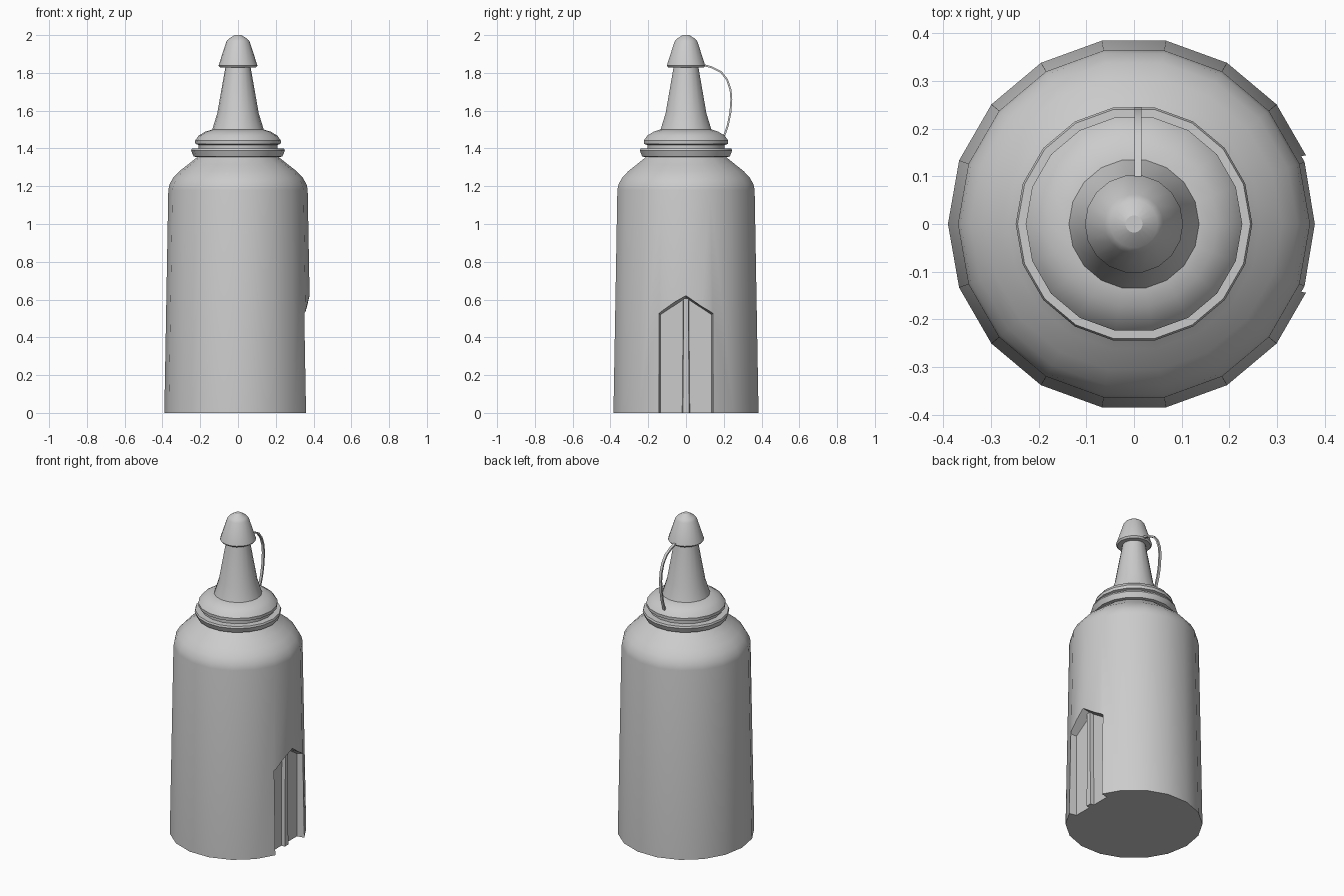
import bpy, bmesh, math
from mathutils import Vector

if "Cube" in bpy.data.objects:
    bpy.data.objects.remove(bpy.data.objects["Cube"], do_unlink=True)

SIDES = 18
GREY = (0.6, 0.6, 0.6, 1.0)
grey = bpy.data.materials.new("plain_grey")
grey.use_nodes = True
grey.diffuse_color = GREY
grey.node_tree.nodes["Principled BSDF"].inputs["Base Color"].default_value = GREY


def finish(name, bm):
    """Turn a bmesh into a linked object with the shared material."""
    bmesh.ops.recalc_face_normals(bm, faces=bm.faces[:])
    mesh = bpy.data.meshes.new(name)
    bm.to_mesh(mesh)
    bm.free()
    mesh.materials.append(grey)
    obj = bpy.data.objects.new(name, mesh)
    bpy.context.collection.objects.link(obj)
    return obj


def loft(name, rings):
    """Bridge consecutive closed rings of points and cap both ends."""
    bm = bmesh.new()
    loops = [[bm.verts.new(p) for p in ring] for ring in rings]
    n = len(loops[0])
    for a, b in zip(loops, loops[1:]):
        for i in range(n):
            j = (i + 1) % n
            bm.faces.new((a[i], a[j], b[j], b[i]))
    bm.faces.new(loops[0])
    bm.faces.new(loops[-1])
    return finish(name, bm)


def lathe(name, profile):
    """Turn a (radius, height) profile about the vertical axis."""
    angles = [math.tau * i / SIDES for i in range(SIDES)]
    return loft(name, [[(r * math.cos(a), r * math.sin(a), z) for a in angles]
                       for r, z in profile])


def smooth(obj, degrees=30):
    bpy.ops.object.select_all(action="DESELECT")
    obj.select_set(True)
    bpy.context.view_layer.objects.active = obj
    bpy.ops.object.shade_smooth_by_angle(angle=math.radians(degrees))


# Bottle body with rounded shoulder
body = lathe("bottle_body", [(0.39, 0), (0.369, 1.18), (0.363, 1.21), (0.343, 1.245),
                             (0.31, 1.28), (0.265, 1.315), (0.215, 1.355), (0.2, 1.37)])


# Pointed recess cut into the left side, with sloping walls
def gable(x, half, eave, apex):
    return [(x, -half, -0.1), (x, half, -0.1), (x, half, eave),
            (x, 0, apex), (x, -half, eave)]


cutter = loft("recess_cutter", [gable(0.315, 0.135, 0.52, 0.609),
                                gable(0.45, 0.162, 0.547, 0.634)])
cutter.hide_render = True
cut = body.modifiers.new("recess", "BOOLEAN")
cut.operation = "DIFFERENCE"
cut.solver = "EXACT"
cut.object = cutter
bpy.context.view_layer.objects.active = body
bpy.ops.object.modifier_apply(modifier=cut.name)
bpy.data.objects.remove(cutter, do_unlink=True)
smooth(body)


# Upright rib in the middle of the recess
def rib_section(z, half):
    return [(0.31, -half, z), (0.31, half, z), (0.338, half * 0.8, z), (0.338, -half * 0.8, z)]


loft("recess_rib", [rib_section(0, 0.021), rib_section(0.605, 0.015)])

# Collar, cap skirt with nozzle, and tip cover
smooth(lathe("collar_ring", [(0.2, 1.352), (0.235, 1.357), (0.248, 1.388),
                             (0.244, 1.399), (0.2, 1.4)]))
smooth(lathe("collar_neck", [(0.208, 1.38), (0.208, 1.425)]))
smooth(lathe("screw_cap", [(0.21, 1.419), (0.226, 1.424), (0.227, 1.442), (0.208, 1.468),
                           (0.175, 1.488), (0.138, 1.5)]))
smooth(lathe("nozzle", [(0.138, 1.495), (0.11, 1.585), (0.065, 1.84)]))
smooth(lathe("tip_cover", [(0.095, 1.828), (0.103, 1.838), (0.1, 1.848), (0.062, 1.965),
                           (0.05, 1.98), (0.018, 2.0)]))

# Thin strap from the tip cover down to the cap
path = [Vector(p) for p in [(0.09, 1.842), (0.135, 1.83), (0.185, 1.805), (0.217, 1.765),
                            (0.236, 1.71), (0.24, 1.66), (0.235, 1.59), (0.222, 1.525),
                            (0.2, 1.46)]]
sections = []
for i, p in enumerate(path):
    along = (path[min(i + 1, len(path) - 1)] - path[max(i - 1, 0)]).normalized()
    side = Vector((-along.y, along.x)) * 0.005
    a, b = p + side, p - side
    sections.append([(0.001, a.x, a.y), (0.016, a.x, a.y), (0.016, b.x, b.y), (0.001, b.x, b.y)])
smooth(loft("cap_strap", sections))
